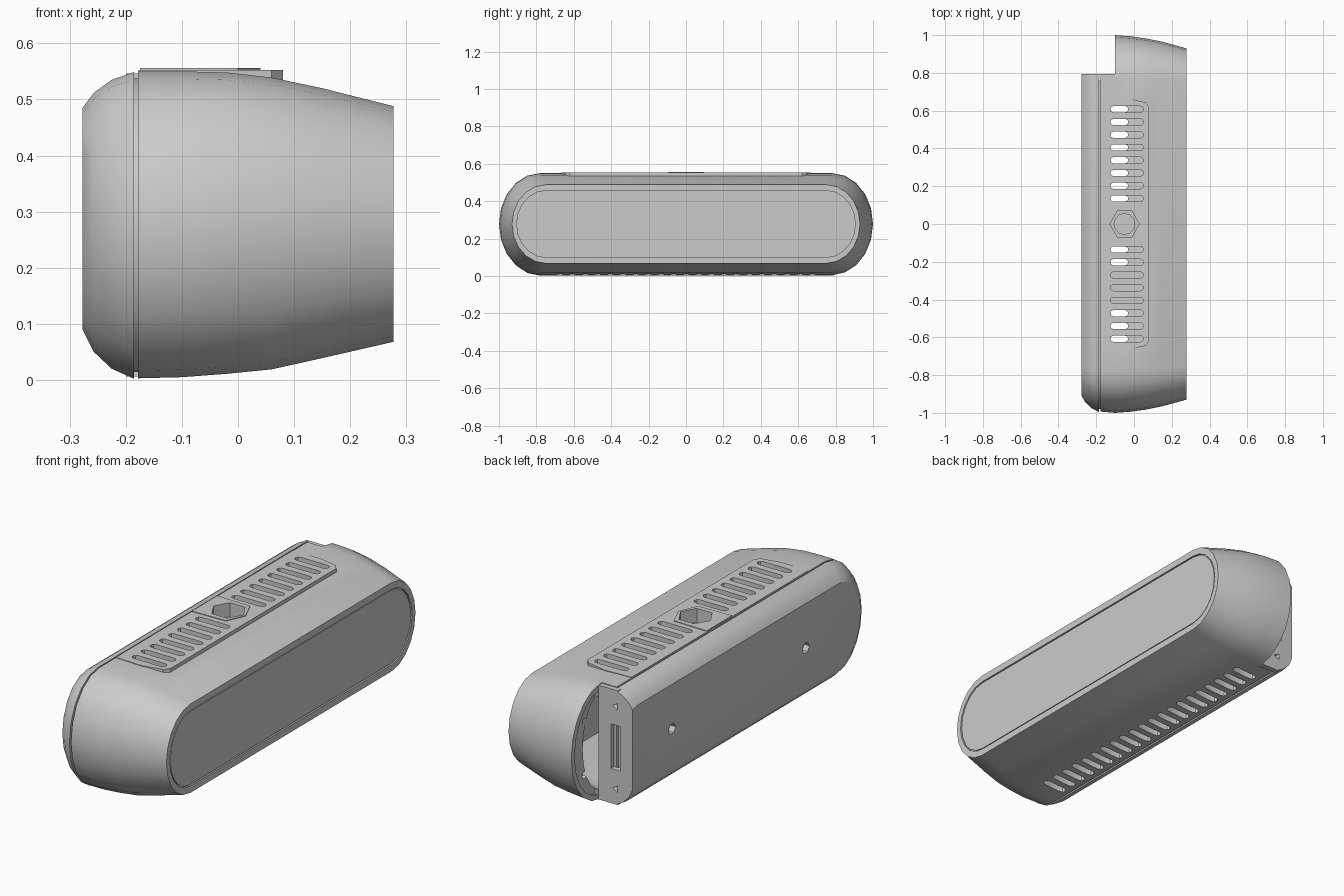
import bpy, bmesh, math

cube = bpy.data.objects.get("Cube")
if cube:
    bpy.data.objects.remove(cube, do_unlink=True)

grey = bpy.data.materials.new("satin grey")
grey.use_nodes = True
grey.diffuse_color = (0.6, 0.6, 0.6, 1)
grey.node_tree.nodes["Principled BSDF"].inputs["Base Color"].default_value = (0.6, 0.6, 0.6, 1)


def loft(name, *solids):
    """Make closed solids, each a list of matching rings, in one object."""
    bm = bmesh.new()
    for rings in solids:
        rows = [[bm.verts.new(p) for p in ring] for ring in rings]
        n = len(rows[0])
        for a, b in zip(rows, rows[1:]):
            for i in range(n):
                bm.faces.new((a[i], a[(i + 1) % n], b[(i + 1) % n], b[i]))
        bm.faces.new(rows[0][::-1])
        bm.faces.new(rows[-1])
    bmesh.ops.recalc_face_normals(bm, faces=bm.faces)
    mesh = bpy.data.meshes.new(name)
    bm.to_mesh(mesh)
    bm.free()
    mesh.materials.append(grey)
    obj = bpy.data.objects.new(name, mesh)
    bpy.context.collection.objects.link(obj)
    return obj


def oval(x, low, high, half_y, straight, steps=10):
    """Long rounded section across the body at depth x."""
    mid, rz, ry = (low + high) / 2, (high - low) / 2, half_y - straight
    ring = []
    for side in (1, -1):
        for i in range(steps + 1):
            a = math.pi * (i / steps - 0.5)
            ring.append((x, side * (straight + ry * math.cos(a)), mid + side * rz * math.sin(a)))
    return ring


def prism(points, low, high):
    return [[(x, y, z) for x, y in points] for z in (low, high)]


def box(x0, x1, y0, y1, z0, z1):
    return prism([(x0, y0), (x1, y0), (x1, y1), (x0, y1)], z0, z1)


def polygon(cx, cy, r, n, turn=0.0):
    return [(cx + r * math.cos(turn + math.tau * i / n),
             cy + r * math.sin(turn + math.tau * i / n)) for i in range(n)]


def slot(x0, x1, y, r, low, high):
    """Vent slot with round ends, cut vertically."""
    pts = []
    for cx, start in ((x1 - r, -90), (x0 + r, 90)):
        for i in range(5):
            a = math.radians(start + 45 * i)
            pts.append((cx + r * math.cos(a), y + r * math.sin(a)))
    return prism(pts, low, high)


def pin(axis, a, b, r, low, high, n=5):
    """Small round pocket along x or y."""
    ring = polygon(a, b, r, n)
    if axis == "x":
        return [[(t, p, q) for p, q in ring] for t in (low, high)]
    return [[(p, t, q) for p, q in ring] for t in (low, high)]


def combine(obj, tool, operation="DIFFERENCE", keep=False):
    mod = obj.modifiers.new("combine", "BOOLEAN")
    mod.operation, mod.object, mod.solver = operation, tool, "EXACT"
    with bpy.context.temp_override(object=obj, active_object=obj, selected_objects=[obj]):
        bpy.ops.object.modifier_apply(modifier=mod.name)
    if not keep:
        bpy.data.objects.remove(tool, do_unlink=True)


# Front shell, tapering towards the face panel
front_shell = loft("front_shell", [
    oval(-0.178, 0.003, 0.550, 0.993, 0.78),
    oval(-0.10, 0.005, 0.550, 1.0, 0.78),
    oval(-0.02, 0.011, 0.548, 0.994, 0.78),
    oval(0.06, 0.019, 0.539, 0.983, 0.775),
    oval(0.15, 0.039, 0.520, 0.965, 0.765),
    oval(0.277, 0.068, 0.488, 0.93, 0.75)])

# Raised vent plate and the pad around the mount
combine(front_shell, loft("vent_plate", prism(
    [(-0.177, -0.66), (-0.04, -0.665), (0.06, -0.645), (0.08, -0.62),
     (0.08, 0.62), (0.06, 0.645), (-0.04, 0.665), (-0.177, 0.66)], 0.525, 0.5525)), "UNION")
combine(front_shell, loft("mount_pad", prism(
    [(-0.175, -0.095), (0.0, -0.09), (0.04, 0), (0.0, 0.09), (-0.175, 0.095)],
    0.42, 0.556)), "UNION")

# Hollow inside, leaving a solid boss under the mount
combine(front_shell, loft("cavity", *[
    [oval(-0.16, 0.03, 0.52, 0.9, 0.75), oval(0.2, 0.08, 0.47, 0.87, 0.74)]]))
mount_boss = loft("mount_boss", prism(polygon(-0.05, 0, 0.105, 6), 0.4, 0.53))

# Top slots on both sides of the mount, bottom slots in one row
pitch = 0.0675
top_slots = [slot(-0.125, 0.05, s * k * pitch, 0.017, 0.48, 0.6)
             for k in range(2, 10) for s in (-1, 1)]
bottom_slots = [slot(-0.155, -0.03, k * pitch, 0.017, -0.05, 0.08) for k in range(-10, 11)]
combine(front_shell, loft("slot_cutter", *top_slots, *bottom_slots))

# Hexagonal mount recess with a round bore
hexagon = loft("hex_cutter", prism(polygon(-0.05, 0, 0.078, 6), 0.49, 0.6))
combine(front_shell, hexagon, keep=True)
combine(mount_boss, hexagon)
combine(mount_boss, loft("bore_cutter", prism(polygon(-0.05, 0, 0.055, 12), 0.44, 0.6)))

# Recess for the face panel
combine(front_shell, loft("panel_cutter", [
    oval(0.268, 0.1, 0.456, 0.905, 0.75), oval(0.3, 0.1, 0.456, 0.905, 0.75)]))
face_panel = loft("face_panel", [
    oval(0.26, 0.105, 0.451, 0.899, 0.75), oval(0.275, 0.105, 0.451, 0.899, 0.75)])

# Corner notch for the connectors, with a recessed wall and screw holes
combine(front_shell, loft("notch_cutter", box(-0.3, -0.10, 0.772, 1.1, -0.1, 0.7)))
combine(front_shell, loft("wall_cutter", [
    [(x, max(y, 0.8), z) for x, y, z in oval(x0, 0.03, 0.52, 0.975, 0.78)]
    for x0 in (-0.12, -0.085)]))
combine(front_shell, loft("wall_holes", *[
    pin("x", 0.88, z, 0.018, -0.12, -0.06) for z in (0.15, 0.4)]))

# Back shell with rounded edges, stopping at the notch
back_shell = loft("back_shell", [
    oval(-0.277, 0.09, 0.485, 0.91, 0.75),
    oval(-0.257, 0.05, 0.512, 0.945, 0.76),
    oval(-0.225, 0.02, 0.535, 0.975, 0.77),
    oval(-0.185, 0.002, 0.549, 0.995, 0.78)])
combine(back_shell, loft("end_cutter", box(-0.4, 0.0, 0.795, 1.1, -0.1, 0.7)))
end_plate = loft("end_plate", box(-0.2, -0.1, 0.77, 0.795, 0.006, 0.546))

# Connector port and its two screws, then the back screw holes
port = loft("port_cutter", box(-0.215, -0.165, 0.74, 0.85, 0.17, 0.38),
            *[pin("y", -0.19, z, 0.018, 0.74, 0.85, 3) for z in (0.08, 0.47)])
combine(back_shell, port, keep=True)
combine(end_plate, port)
combine(back_shell, loft("back_holes", *[
    pin("x", y, 0.275, 0.026, -0.3, -0.25, 6) for y in (-0.5, 0.5)]))

# Core closing the seam between the shells, and the inner electronics block
core = [[(x, min(y, 0.76), z) for x, y, z in oval(x0, 0.014, 0.537, 0.98, 0.76)]
        for x0 in (-0.19, -0.17)]
seam_core = loft("seam_core", core)
inner_block = loft("inner_block", box(-0.15, 0.1, -0.43, -0.23, 0.1, 0.4))

# Smooth curved surfaces, keep the creases
for obj in (front_shell, back_shell, end_plate, face_panel, mount_boss, seam_core, inner_block):
    bpy.ops.object.select_all(action="DESELECT")
    obj.select_set(True)
    bpy.context.view_layer.objects.active = obj
    bpy.ops.object.shade_smooth_by_angle(angle=math.radians(32))
